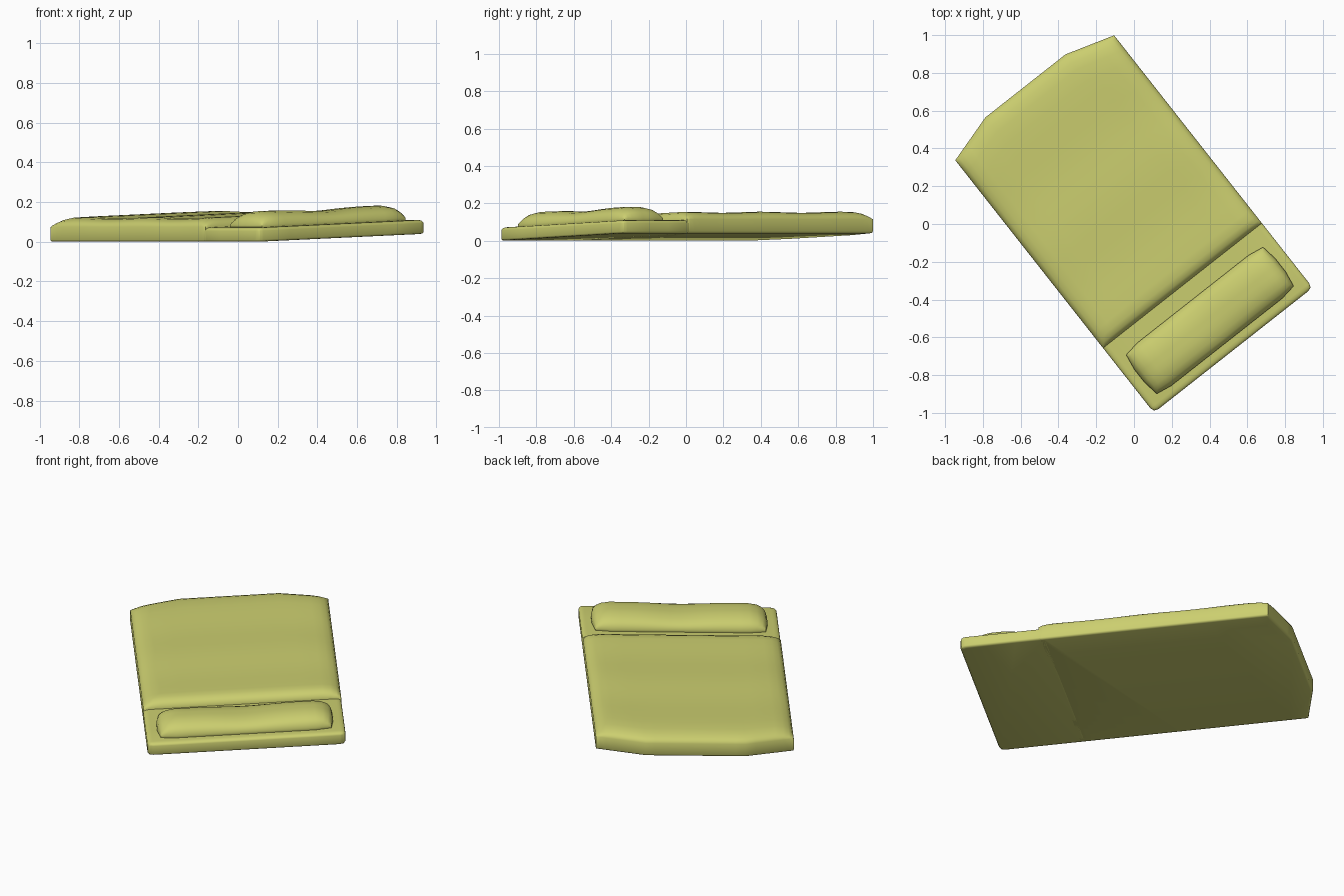
import bpy, bmesh, math

if "Cube" in bpy.data.objects:
    bpy.data.objects.remove(bpy.data.objects["Cube"])

HALF_W = 0.535
TURN = math.radians(38.2)
TILT = 0.0374

mat = bpy.data.materials.new("yellow_fabric")
mat.diffuse_color = (0.6, 0.62, 0.16, 1)
mat.use_nodes = True
mat.node_tree.nodes["Principled BSDF"].inputs["Base Color"].default_value = mat.diffuse_color


def place(u, v, z):
    # bed axes (u across, v along) to world, with the slight sideways tilt
    c, s = math.cos(TURN), math.sin(TURN)
    return (c * u - s * v, s * u + c * v, z + TILT * (u + HALF_W))


def soft(d, r):
    # quarter-round falloff at distance d from an edge
    return math.sqrt(max(0.0, 1 - (1 - min(max(d, 0) / r, 1)) ** 2))


def stations(a, b, r, inner):
    # grid lines packed near both ends
    ends = [r * f for f in (0, 0.08, 0.25, 0.55, 1)]
    mid = [a + r + (b - a - 2 * r) * i / inner for i in range(1, inner)]
    return [a + e for e in ends] + mid + [b - e for e in reversed(ends)]


def slab(name, half, v0, v1, r, inner, height, z_bot, foot=None, corner=0.0):
    us, vs = stations(-half, half, r, inner[0]), stations(v0, v1, r, inner[1])
    if foot:
        us = sorted(us + [-0.27, 0.27])
    nu, nv = len(us), len(vs)
    bm = bmesh.new()
    pts, grid = {}, {}
    for i, u in enumerate(us):
        for j, v in enumerate(vs):
            end = foot(u) if foot else v1
            vv = v0 + (v - v0) * (end - v0) / (v1 - v0)
            du, dv = half - abs(u), min(v - v0, v1 - v)
            # pull in the plan corners
            k = corner * max(0, 1 - (du + dv) / r)
            uu = u - math.copysign(k, u)
            vv += k if v < (v0 + v1) / 2 else -k
            pts[i, j] = (uu, vv)
            grid[i, j] = bm.verts.new(place(uu, vv, height(u, v, du, v - v0, v1 - v)))
    for i in range(nu - 1):
        for j in range(nv - 1):
            bm.faces.new((grid[i, j], grid[i + 1, j], grid[i + 1, j + 1], grid[i, j + 1]))
    # side wall and bottom
    loop = ([(i, 0) for i in range(nu)] + [(nu - 1, j) for j in range(1, nv)]
            + [(i, nv - 1) for i in range(nu - 2, -1, -1)] + [(0, j) for j in range(nv - 2, 0, -1)])
    cv = (v0 + v1) / 2
    prev = [grid[k] for k in loop]
    for dz, inset in ((0.01, 0), (0.003, 0.003), (0, 0.012)):
        ring = []
        for k in loop:
            u, v = pts[k]
            ring.append(bm.verts.new(place(u * (1 - inset / half),
                                           v + (cv - v) * inset * 2 / (v1 - v0), z_bot + dz)))
        for a in range(len(ring)):
            b = (a + 1) % len(ring)
            bm.faces.new((prev[a], ring[a], ring[b], prev[b]))
        prev = ring
    bm.faces.new(prev)
    bmesh.ops.recalc_face_normals(bm, faces=bm.faces)
    me = bpy.data.meshes.new(name)
    bm.to_mesh(me)
    bm.free()
    me.materials.append(mat)
    ob = bpy.data.objects.new(name, me)
    bpy.context.collection.objects.link(ob)
    bpy.ops.object.select_all(action='DESELECT')
    ob.select_set(True)
    bpy.context.view_layer.objects.active = ob
    bpy.ops.object.shade_smooth_by_angle(angle=math.radians(60))
    return ob


# mattress: exposed head end
slab("mattress", HALF_W, -0.85, -0.37, 0.03, (6, 3),
     lambda u, v, du, d0, d1: 0.055 + 0.016 * soft(du, 0.03) * soft(d0, 0.03), 0.0, corner=0.008)


# blanket: covers the foot end, which has clipped corners
def foot_end(u):
    return 0.93 - 0.08 * max(0, abs(u) - 0.27) / (HALF_W - 0.27)


def blanket_height(u, v, du, d0, d1):
    wave = 0.003 * math.cos(2 * math.pi * (v - 0.75) / 0.56)
    return 0.075 + (0.041 + wave) * soft(du, 0.1) * soft(d0, 0.07) * soft(d1, 0.11)


slab("blanket", HALF_W, -0.415, 0.93, 0.1, (8, 14), blanket_height, 0.0, foot=foot_end)


# pillow: plump at both ends with a dip in the middle
def pillow_height(u, v, du, d0, d1):
    dip = 0.012 * math.exp(-(u / 0.16) ** 2)
    return 0.084 + (0.064 - dip) * soft(du, 0.11) * soft(d0, 0.11) * soft(d1, 0.13)


slab("pillow", 0.475, -0.795, -0.505, 0.1, (14, 3), pillow_height, 0.062, corner=0.014)
